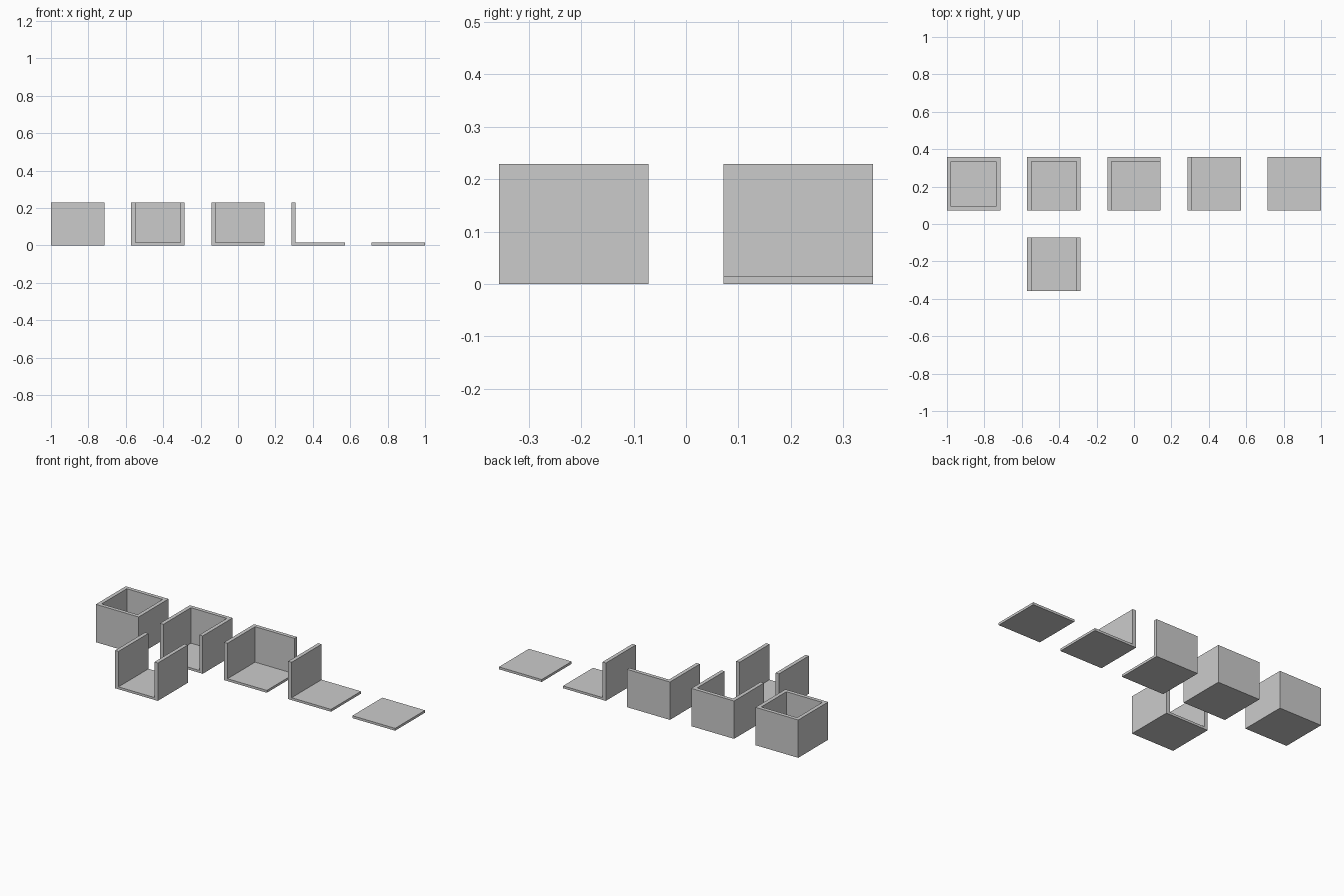
import bpy
import bmesh
import math

if "Cube" in bpy.data.objects:
    bpy.data.objects.remove(bpy.data.objects["Cube"])

TILE = 2 / 7            # footprint of one room
PITCH = 3 / 7           # spacing between rooms
WALL = TILE * 0.08
FLOOR = TILE * 0.05
HEIGHT = TILE * 0.8


def extrude_up(bm, faces, dz):
    """Extrude a face region upwards and return its new top faces."""
    geom = bmesh.ops.extrude_face_region(bm, geom=faces)["geom"]
    verts = [g for g in geom if isinstance(g, bmesh.types.BMVert)]
    bmesh.ops.translate(bm, verts=verts, vec=(0, 0, dz))
    return [g for g in geom if isinstance(g, bmesh.types.BMFace)]


def room(name, x, y, walls):
    """Floor slab with walls raised on the given sides (L, R, F, B)."""
    h = TILE / 2
    cuts = [-h, -h + WALL, h - WALL, h]
    bm = bmesh.new()
    grid = [[bm.verts.new((cx, cy, 0)) for cx in cuts] for cy in cuts]
    base = [bm.faces.new((grid[j][i], grid[j][i + 1], grid[j + 1][i + 1], grid[j + 1][i]))
            for j in range(3) for i in range(3)]

    # floor slab
    top = extrude_up(bm, base, FLOOR)
    if all(f.is_valid for f in base) and not any(e.is_boundary for e in bm.edges):
        pass
    else:
        low = [v for v in bm.verts if v.co.z < FLOOR / 2]
        if not low:
            raise RuntimeError("missing floor underside")

    # walls grow from the border cells of the slab
    inner = h - WALL
    side = {"L": lambda c: c.x < -inner, "R": lambda c: c.x > inner,
            "F": lambda c: c.y < -inner, "B": lambda c: c.y > inner}
    raised = [f for f in top if any(side[w](f.calc_center_median()) for w in walls)]
    if raised:
        extrude_up(bm, raised, HEIGHT - FLOOR)
        bmesh.ops.delete(bm, geom=[f for f in raised if f.is_valid], context="FACES")

    # merge coplanar cells into clean flat faces
    bmesh.ops.recalc_face_normals(bm, faces=bm.faces[:])
    bmesh.ops.dissolve_limit(bm, angle_limit=math.radians(1),
                             verts=bm.verts[:], edges=bm.edges[:])
    mesh = bpy.data.meshes.new(name)
    bm.to_mesh(mesh)
    bm.free()
    obj = bpy.data.objects.new(name, mesh)
    obj.location = (x, y, 0)
    bpy.context.collection.objects.link(obj)


# back row: one wall fewer each step, plus a corridor in front
back_row = [("closed_room", "LRFB"), ("three_wall_room", "LRB"),
            ("corner_room", "LB"), ("single_wall_room", "L"), ("open_floor", "")]
for i, (name, walls) in enumerate(back_row):
    room(name, (i - 2) * PITCH, PITCH / 2, walls)
room("corridor_room", -PITCH, -PITCH / 2, "LR")
